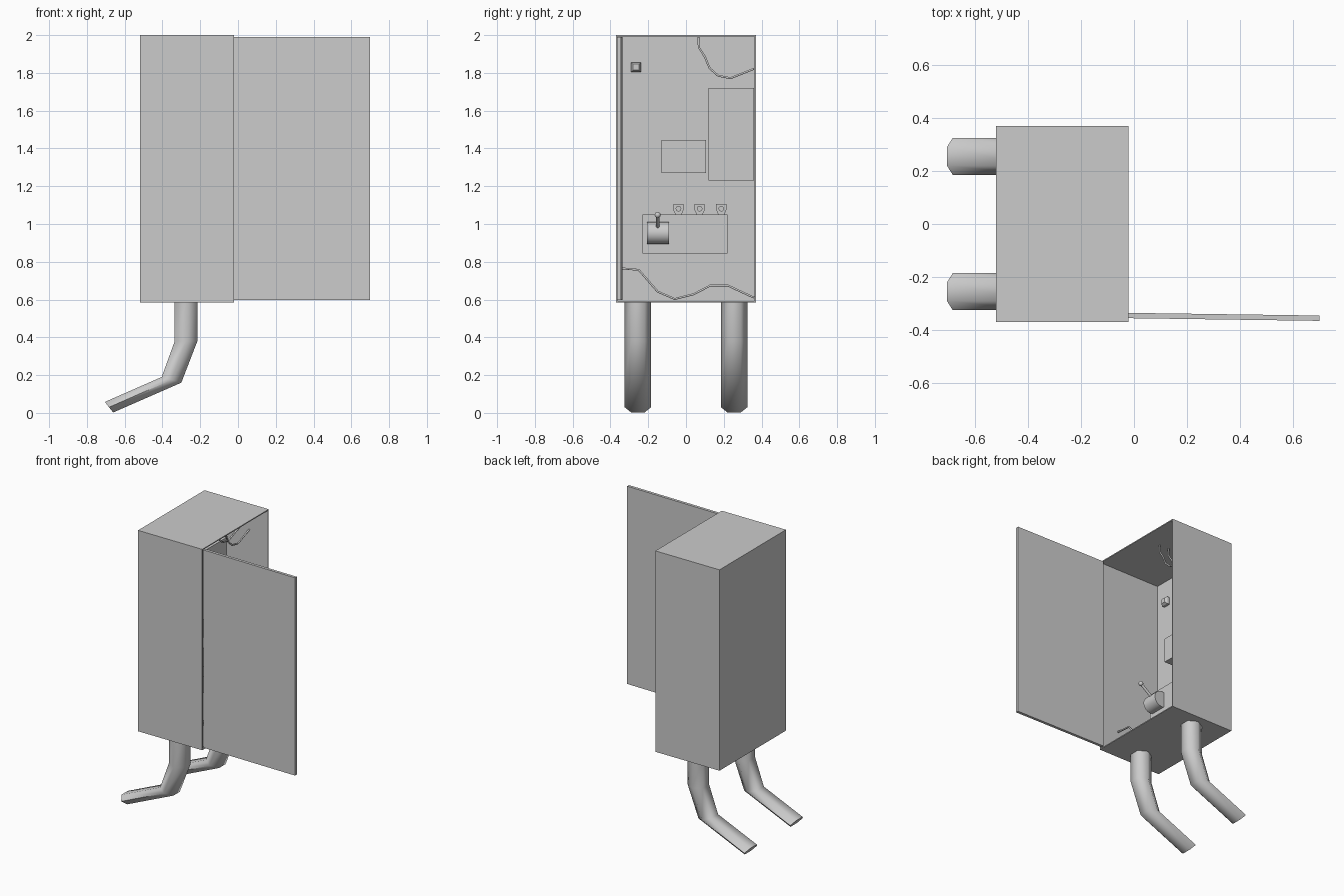
import bpy, bmesh, math
from mathutils import Vector

if "Cube" in bpy.data.objects:
    bpy.data.objects.remove(bpy.data.objects["Cube"])


def finish(name, bm, smooth=False):
    bmesh.ops.recalc_face_normals(bm, faces=bm.faces)
    me = bpy.data.meshes.new(name)
    bm.to_mesh(me)
    bm.free()
    ob = bpy.data.objects.new(name, me)
    bpy.context.collection.objects.link(ob)
    if smooth:
        bpy.ops.object.select_all(action='DESELECT')
        ob.select_set(True)
        bpy.context.view_layer.objects.active = ob
        bpy.ops.object.shade_smooth_by_angle(angle=math.radians(65))
    return ob


def box_mesh(lo, hi):
    bm = bmesh.new()
    bmesh.ops.create_cube(bm, size=1)
    for v in bm.verts:
        v.co = [a + (b - a) * (c + 0.5) for a, b, c in zip(lo, hi, v.co)]
    return bm


def box(name, lo, hi):
    return finish(name, box_mesh(lo, hi))


def loft(name, rings, smooth=True):
    """Skin equal-length rings of points and cap both ends."""
    bm = bmesh.new()
    rows = [[bm.verts.new(p) for p in ring] for ring in rings]
    n = len(rows[0])
    for a, b in zip(rows, rows[1:]):
        for i in range(n):
            j = (i + 1) % n
            bm.faces.new((a[i], a[j], b[j], b[i]))
    bm.faces.new(rows[0])
    bm.faces.new(rows[-1])
    return finish(name, bm, smooth)


def rod(name, a, b, r1, r2, sides=12):
    a, b = Vector(a), Vector(b)
    q = (b - a).to_track_quat('Z', 'Y')
    def ring(c, r):
        return [c + q @ Vector((r * math.cos(t), r * math.sin(t), 0))
                for t in (2 * math.pi * i / sides for i in range(sides))]
    return loft(name, [ring(a, r1), ring(b, r2)])


def cable(name, pts, r=0.006):
    cu = bpy.data.curves.new(name, 'CURVE')
    cu.dimensions = '3D'
    cu.bevel_depth = r
    cu.bevel_resolution = 1
    cu.use_fill_caps = True
    sp = cu.splines.new('POLY')
    sp.points.add(len(pts) - 1)
    for p, co in zip(sp.points, pts):
        p.co = (*co, 1)
    ob = bpy.data.objects.new(name, cu)
    bpy.context.collection.objects.link(ob)


# Cabinet shell, hollow and open towards +x
bm = box_mesh((-0.52, -0.37, 0.585), (-0.02, 0.37, 2.0))
bm.normal_update()
front = max(bm.faces, key=lambda f: f.calc_center_median().x)
bmesh.ops.inset_region(bm, faces=[front], thickness=0.01)
new = bmesh.ops.extrude_discrete_faces(bm, faces=[front])['faces'][0]
bmesh.ops.translate(bm, verts=new.verts, vec=(-0.485, 0, 0))
finish("cabinet_shell", bm)

# Open door swung out along +x
door = box("door", (0, -0.01, 0.597), (0.72, 0.01, 1.99))
door.location = (-0.02, -0.345, 0)
door.rotation_euler.z = math.radians(-0.8)

# Bent hexagonal pipe legs: centre x, z and half-vector across the bend
leg_path = [(-0.275, 0.59, 0.06, 0), (-0.275, 0.38, 0.06, 0),
            (-0.352, 0.175, 0.052, -0.015), (-0.683, 0.03, 0.022, -0.028)]
for side, yc in (("front", -0.255), ("back", 0.255)):
    rings = []
    for x, z, hx, hz in leg_path:
        ring = []
        for i in range(6):
            t = math.pi / 3 * i
            s = math.sin(t) / math.sin(math.pi / 3)
            ring.append((x + hx * s, yc + 0.07 * math.cos(t), z + hz * s))
        rings.append(ring)
    loft(side + "_pipe_leg", rings)

# Equipment boxes on the back wall
WALL = -0.506
box("small_unit", (WALL, -0.13, 1.27), (-0.37, 0.105, 1.445))
box("tall_unit", (WALL, 0.12, 1.23), (-0.34, 0.36, 1.72))
box("control_base", (WALL, -0.23, 0.845), (-0.33, 0.22, 1.05))

# Indicator knob near the top
def square(x, h):
    return [(x, -0.265 + a * h, 1.83 + b * h) for a, b in
            ((-1, -1), (1, -1), (1, 1), (-1, 1))]
loft("indicator_knob", [square(WALL, 0.026), square(-0.485, 0.026),
                        square(-0.47, 0.016)], smooth=False)

# Row of three fuses above the control base
for i, y in enumerate((-0.04, 0.072, 0.187)):
    prof = [(-0.016, 1.05), (0.016, 1.05), (0.027, 1.075), (0.027, 1.105),
            (-0.027, 1.105), (-0.027, 1.075)]
    loft(f"fuse_holder_{i + 1}", [[(x, y + a, z) for a, z in prof]
                                  for x in (WALL, -0.44)], smooth=False)
    rod(f"fuse_{i + 1}", (-0.44, y, 1.081), (-0.425, y, 1.081), 0.015, 0.015)

# Lever: rounded housing, rod and ball tip
rod("lever_housing", (-0.312, -0.206, 0.952), (-0.312, -0.09, 0.952),
    0.058, 0.058, 16)
rod("lever_rod", (-0.29, -0.15, 0.97), (-0.19, -0.15, 1.043), 0.009, 0.009)
bm = bmesh.new()
bmesh.ops.create_uvsphere(bm, u_segments=12, v_segments=8, radius=0.016)
bmesh.ops.translate(bm, verts=bm.verts, vec=(-0.185, -0.15, 1.048))
finish("lever_tip", bm, True)

# Loose cable pairs in the upper corner and along the bottom
upper = [(0.065, 1.99), (0.068, 1.935), (0.1, 1.885), (0.125, 1.825),
         (0.17, 1.785), (0.235, 1.772), (0.36, 1.822)]
lower = [(-0.36, 0.767), (-0.25, 0.757), (-0.15, 0.642), (-0.06, 0.603),
         (0.04, 0.628), (0.13, 0.675), (0.22, 0.675), (0.36, 0.61)]
for i, x in enumerate((-0.165, -0.24)):
    cable(f"upper_cable_{i + 1}", [(x, y, z) for y, z in upper])
    cable(f"lower_cable_{i + 1}", [(x, y, z) for y, z in lower])
